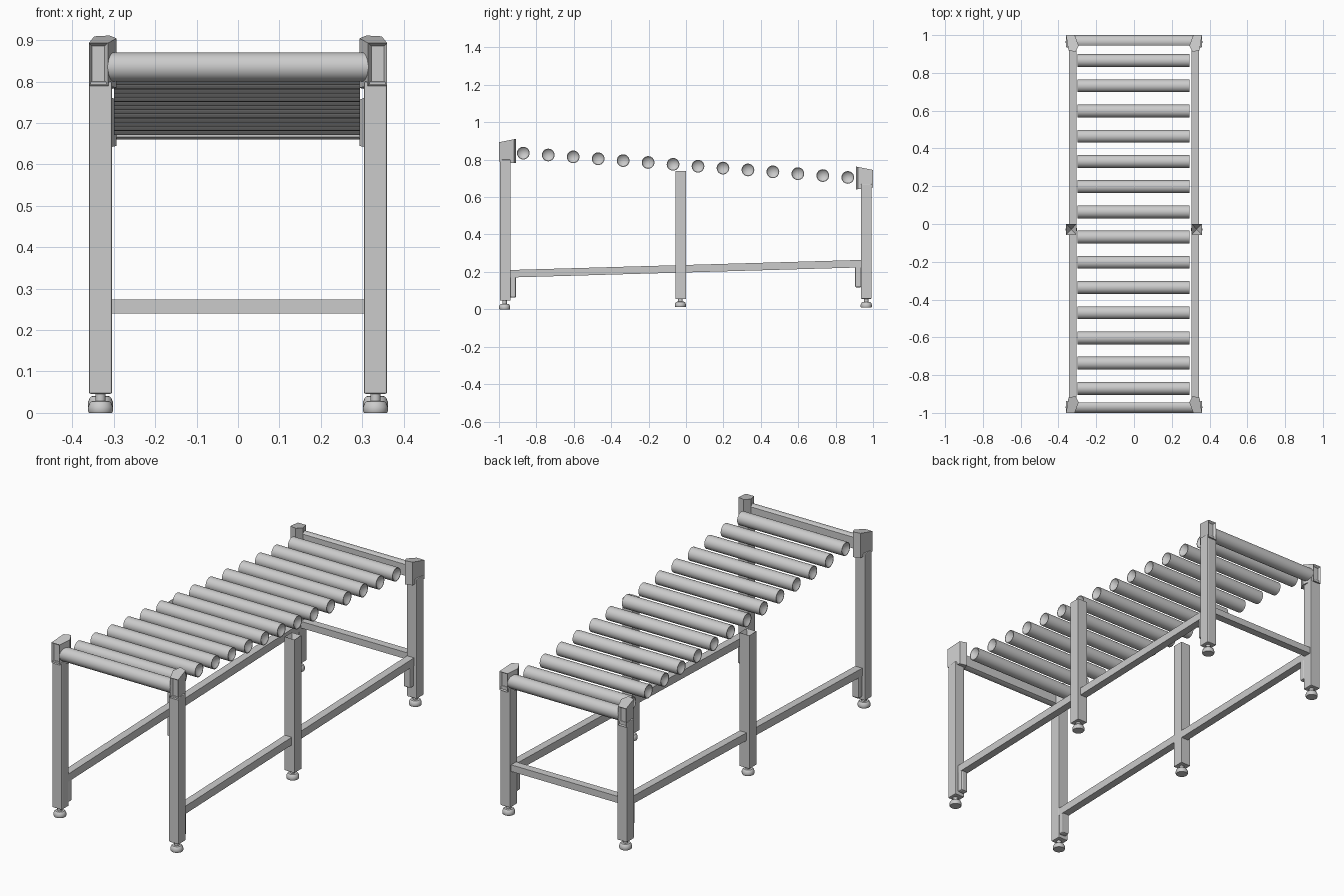
import bpy, bmesh, math
from mathutils import Matrix, Vector

cube = bpy.data.objects.get("Cube")
if cube:
    bpy.data.objects.remove(cube, do_unlink=True)

grey = bpy.data.materials.new("light grey metal")
grey.use_nodes = True
grey.diffuse_color = (0.6, 0.6, 0.6, 1)
grey.node_tree.nodes["Principled BSDF"].inputs["Base Color"].default_value = (0.6, 0.6, 0.6, 1)


def finish(name, bm, smooth=False, bevel=0):
    bmesh.ops.recalc_face_normals(bm, faces=bm.faces)
    mesh = bpy.data.meshes.new(name)
    bm.to_mesh(mesh)
    bm.free()
    obj = bpy.data.objects.new(name, mesh)
    bpy.context.collection.objects.link(obj)
    mesh.materials.append(grey)
    if bevel:
        mod = obj.modifiers.new("soft edges", "BEVEL")
        mod.width, mod.segments = bevel, 2
    if smooth:
        bpy.ops.object.select_all(action="DESELECT")
        obj.select_set(True)
        bpy.context.view_layer.objects.active = obj
        bpy.ops.object.shade_smooth_by_angle(angle=math.radians(35))
    return obj


def prism(bottom, top):
    """Solid between two matching outlines."""
    bm = bmesh.new()
    a = [bm.verts.new(p) for p in bottom]
    b = [bm.verts.new(p) for p in top]
    bm.faces.new(a)
    bm.faces.new(b)
    for i in range(len(a)):
        j = (i + 1) % len(a)
        bm.faces.new((a[i], a[j], b[j], b[i]))
    bmesh.ops.recalc_face_normals(bm, faces=bm.faces)
    return bm


def box(x0, x1, y0, y1, z0, z1):
    outline = [(x0, y0), (x1, y0), (x1, y1), (x0, y1)]
    return prism([(x, y, z0) for x, y in outline], [(x, y, z1) for x, y in outline])


def lathe(name, profile, matrix, steps=24):
    """Spin (radius, height) points about the local z axis."""
    bm = bmesh.new()
    verts = [bm.verts.new((r, 0, h)) for r, h in profile]
    edges = [bm.edges.new(pair) for pair in zip(verts, verts[1:])]
    bmesh.ops.spin(bm, geom=verts + edges, axis=(0, 0, 1), cent=(0, 0, 0),
                   angle=math.tau, steps=steps, use_duplicate=False)
    bmesh.ops.remove_doubles(bm, verts=bm.verts, dist=0.0001)
    bm.transform(matrix)
    return finish(name, bm, smooth=True)


along_x = Matrix.Rotation(math.pi / 2, 4, "Y")

# Rollers with recessed conical ends, descending towards the back
COUNT, R, HALF = 14, 0.034, 0.297
for i in range(COUNT):
    t = i / (COUNT - 1)
    place = Matrix.Translation((-0.002, -0.87 + 1.735 * t, 0.835 - 0.13 * t)) @ along_x
    lathe(f"roller_{i + 1}", [(0, 0.03 - HALF), (R - 0.003, -HALF), (R, -HALF),
                              (R, HALF), (R - 0.003, HALF), (0, HALF - 0.03)], place)


# End bars: rounded outside, flat inside
def end_bar(name, end, z):
    arc = [(end * (0.965 + 0.035 * math.cos(a)), z + 0.035 * math.sin(a))
           for a in [math.radians(-124 + 248 * k / 16) for k in range(17)]]
    finish(name, prism([(-0.315, y, h) for y, h in arc],
                       [(0.315, y, h) for y, h in arc]), smooth=True)


end_bar("front_end_bar", -1, 0.835)
end_bar("back_end_bar", 1, 0.695)


# Flared corner caps with a recessed slot in the outer end
def corner_cap(name, side, end, low, high):
    plan = [(0.36, 1.0), (0.314, 1.0), (0.293, 0.945), (0.31, 0.91), (0.347, 0.92)]
    flare = lambda y: (1 - y) * 0.2
    bm = prism([(side * x, end * y, low - flare(y) * 0.5) for x, y in plan],
               [(side * x, end * y, high + flare(y)) for x, y in plan])
    face = max(bm.faces, key=lambda f: f.normal.y * end)
    bmesh.ops.inset_individual(bm, faces=[face], thickness=0.011)
    bmesh.ops.translate(bm, verts=face.verts, vec=(0, -end * 0.012, 0))
    finish(name, bm)


def foot(name, x, y, z):
    lathe(name, [(0, 0), (0.028, 0), (0.03, 0.004), (0.03, 0.014), (0.026, 0.024),
                 (0.022, 0.028), (0.012, 0.029), (0.012, 0.06), (0, 0.06)],
          Matrix.Translation((x, y, z)))


def leg(name, side, y, z0, z1, hollow=False):
    a, b = sorted((side * 0.304, side * 0.36))
    bm = box(a, b, y - 0.029, y + 0.029, z0, z1)
    if hollow:
        top = max(bm.faces, key=lambda f: f.normal.z)
        bmesh.ops.inset_individual(bm, faces=[top], thickness=0.004)
        bmesh.ops.pointmerge(bm, verts=list(top.verts), merge_co=Vector((side * 0.332, y, z1 - 0.06)))
    finish(name, bm, bevel=0 if hollow else 0.004)


for side, label in ((1, "left"), (-1, "right")):
    # Legs and adjustable feet
    leg(f"front_leg_{label}", side, -0.966, 0.046, 0.80)
    leg(f"middle_leg_{label}", side, -0.028, 0.056, 0.74, hollow=True)
    leg(f"back_leg_{label}", side, 0.964, 0.056, 0.67)
    foot(f"front_foot_{label}", side * 0.332, -0.97, 0)
    foot(f"middle_foot_{label}", side * 0.332, -0.03, 0.012)
    foot(f"back_foot_{label}", side * 0.332, 0.964, 0.01)
    corner_cap(f"front_cap_{label}", side, -1, 0.79, 0.893)
    corner_cap(f"back_cap_{label}", side, 1, 0.65, 0.745)

    # Sloping lower rail and its end plates
    a, b = sorted((side * 0.305, side * 0.345))
    ring = lambda y, z: [(a, y, z), (b, y, z), (b, y, z + 0.04), (a, y, z + 0.04)]
    finish(f"lower_rail_{label}", prism(ring(-0.94, 0.17), ring(0.94, 0.224)))
    finish(f"front_rail_plate_{label}", box(a, b, -0.94, -0.908, 0.062, 0.205), bevel=0.008)
    finish(f"back_rail_plate_{label}", box(a, b, 0.904, 0.938, 0.117, 0.26), bevel=0.008)

# Cross beam between the back legs
finish("back_cross_beam", box(-0.306, 0.306, 0.944, 0.984, 0.24, 0.274))
